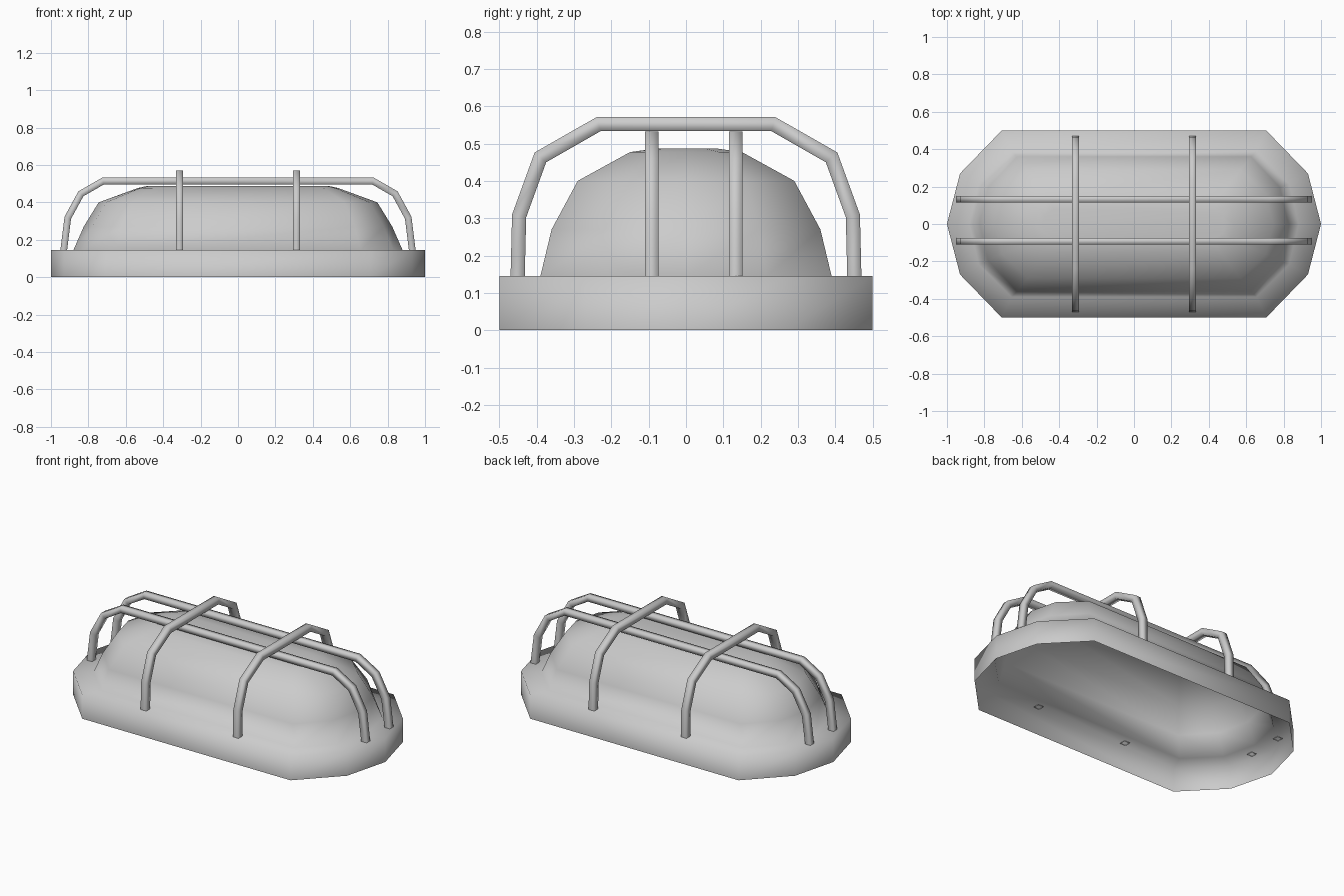
import bpy, bmesh
from mathutils import Vector

if "Cube" in bpy.data.objects:
    bpy.data.objects.remove(bpy.data.objects["Cube"])


def finish(bm, name):
    bmesh.ops.recalc_face_normals(bm, faces=bm.faces)
    for f in bm.faces:
        f.smooth = True
    mesh = bpy.data.meshes.new(name)
    bm.to_mesh(mesh)
    bm.free()
    obj = bpy.data.objects.new(name, mesh)
    bpy.context.collection.objects.link(obj)
    return obj


def bridge(bm, a, b):
    n = len(a)
    for i in range(n):
        bm.faces.new((a[i], a[(i + 1) % n], b[(i + 1) % n], b[i]))


def outline(tip, mid, corner):
    """Ten-sided elongated outline mirrored from three quarter points."""
    (mx, my), (cx, cy) = mid, corner
    right = [(cx, -cy), (mx, -my), (tip, 0), (mx, my), (cx, cy)]
    return right + [(-x, -y) for x, y in right]


# Housing: open-bottomed base rim, ledge and domed cover in one smooth shell
rim = (1.0, (0.93, 0.27), (0.707, 0.5))
levels = [
    (0.0, rim),
    (0.145, rim),
    (0.145, (0.88, (0.83, 0.215), (0.655, 0.39))),
    (0.27, (0.825, (0.78, 0.195), (0.625, 0.36))),
    (0.40, (0.745, (0.705, 0.16), (0.57, 0.29))),
    (0.477, (0.535, (0.52, 0.09), (0.46, 0.15))),
    (0.487, (0.49, (0.475, 0.05), (0.43, 0.08))),
]
bm = bmesh.new()
loops = [[bm.verts.new((x, y, z)) for x, y in outline(*shape)]
         for z, shape in levels]
for lower, upper in zip(loops, loops[1:]):
    bridge(bm, lower, upper)
bm.faces.new(loops[-1])
finish(bm, "lamp_housing")


def guard_bar(name, half, place, width):
    """Square bar swept with mitred bends along a mirrored arch."""
    path = [Vector(p) for p in half]
    path += [Vector((-p.x, p.y)) for p in reversed(path)]
    bm = bmesh.new()
    rings = []
    h = width / 2
    for i, p in enumerate(path):
        t_in = (p - path[i - 1]).normalized() if i else None
        t_out = (path[i + 1] - p).normalized() if i < len(path) - 1 else t_in
        t_in = t_in or t_out
        t = (t_in + t_out).normalized()
        side = Vector((-t.y, t.x)) * (h / t.dot(t_in))
        if i in (0, len(path) - 1):
            side = Vector((h if side.x > 0 else -h, 0))
        rings.append([bm.verts.new(place(*(p + side * s), h * d))
                      for s, d in ((-1, -1), (1, -1), (1, 1), (-1, 1))])
    for a, b in zip(rings, rings[1:]):
        bridge(bm, a, b)
    finish(bm, name)


# Two lengthwise guard bars
long_arch = [(-0.932, 0.142), (-0.91, 0.318), (-0.84, 0.446), (-0.722, 0.514)]
for label, y in (("front", -0.092), ("back", 0.133)):
    guard_bar(label + "_long_guard_bar", long_arch,
              lambda u, z, d, y=y: (u, y + d, z), 0.036)

# Two crosswise guard bars
cross_arch = [(-0.451, 0.142), (-0.447, 0.306), (-0.39, 0.463), (-0.234, 0.552)]
for label, x in (("left", -0.313), ("right", 0.313)):
    guard_bar(label + "_cross_guard_bar", cross_arch,
              lambda u, z, d, x=x: (x + d, u, z), 0.038)
